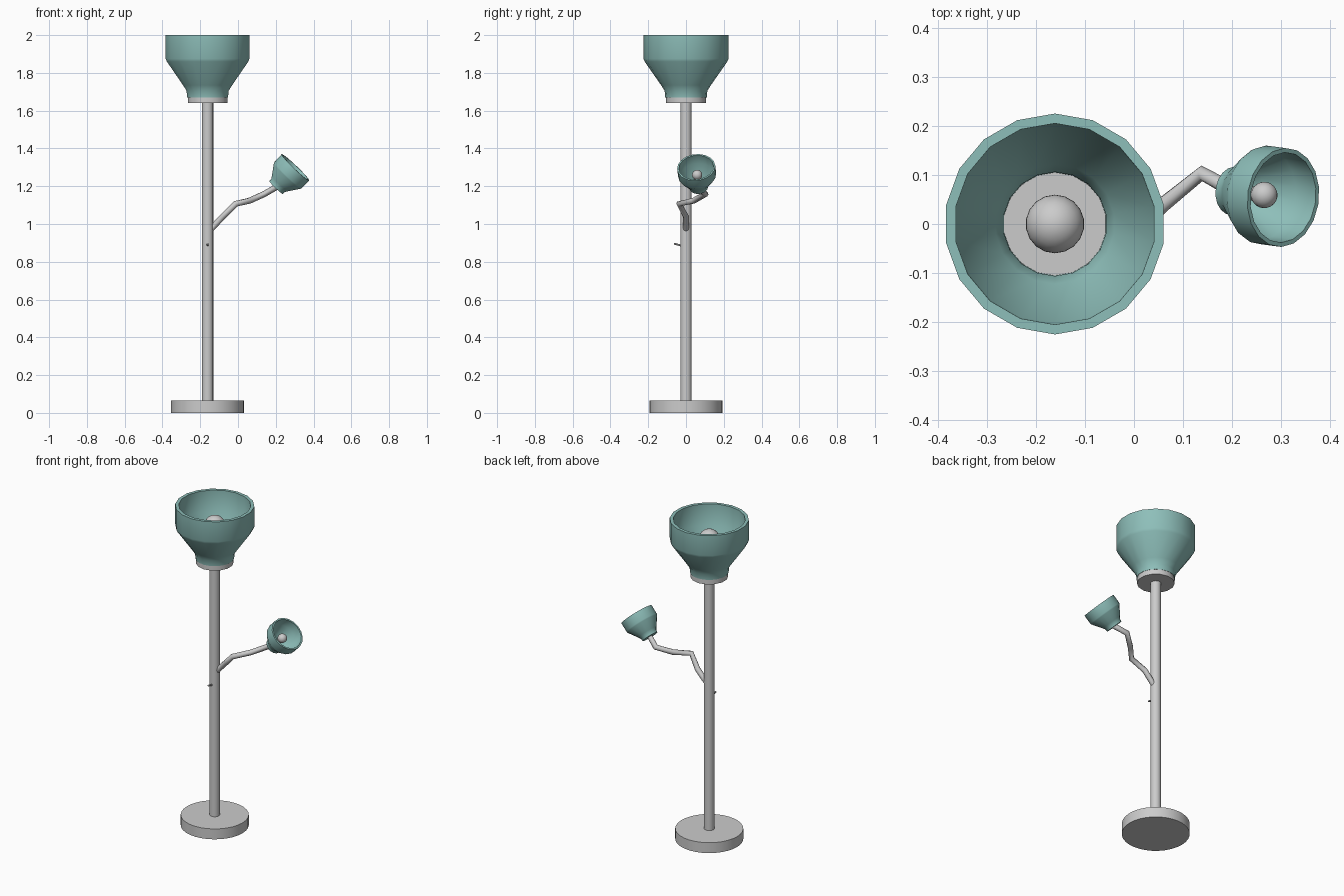
import bpy, bmesh, math
from mathutils import Vector, Matrix

if "Cube" in bpy.data.objects:
    bpy.data.objects.remove(bpy.data.objects["Cube"])

teal = bpy.data.materials.new("teal")
teal.diffuse_color = (0.27, 0.52, 0.49, 1)
teal.use_nodes = True
teal.node_tree.nodes["Principled BSDF"].inputs["Base Color"].default_value = teal.diffuse_color


def lathe(name, profile, sides, matrix, mat=None):
    """Revolve (radius, height) points around local z; a vertex sits on +y."""
    bm = bmesh.new()
    rings = []
    for r, z in profile:
        rings.append([bm.verts.new((r * math.cos(a), r * math.sin(a), z))
                      for a in (math.pi / 2 + 2 * math.pi * i / sides for i in range(sides))])
    for lo, hi in zip(rings, rings[1:]):
        for i in range(sides):
            j = (i + 1) % sides
            bm.faces.new((lo[i], lo[j], hi[j], hi[i]))
    bmesh.ops.remove_doubles(bm, verts=bm.verts, dist=1e-5)
    bmesh.ops.recalc_face_normals(bm, faces=bm.faces)
    me = bpy.data.meshes.new(name)
    bm.to_mesh(me)
    bm.free()
    ob = bpy.data.objects.new(name, me)
    bpy.context.collection.objects.link(ob)
    ob.matrix_world = matrix
    if mat:
        me.materials.append(mat)
    bpy.ops.object.select_all(action='DESELECT')
    ob.select_set(True)
    bpy.context.view_layer.objects.active = ob
    bpy.ops.object.shade_smooth_by_angle(angle=math.radians(40))
    return ob


def disc(r, z0, z1):
    return [(0, z0), (r, z0), (r, z1), (0, z1)]


# Shade and bulb profiles, measured up from the shade's foot
SHADE_OUT = [(0.110, 0), (0.113, 0.035), (0.132, 0.065), (0.219, 0.19), (0.225, 0.205), (0.225, 0.33)]
SHADE_IN = [(0.205, 0.33), (0.203, 0.20), (0.122, 0.075), (0.106, 0.04), (0.105, 0.002)]
BULB = [(0, -0.005), (0.028, -0.005), (0.028, 0.10), (0.037, 0.158)]
BULB += [(0.06 * math.cos(a), 0.205 + 0.06 * math.sin(a))
         for a in (math.radians(d) for d in range(-38, 90, 16))] + [(0, 0.265)]

stand = Matrix.Translation((-0.161, 0, 0))
main_head = Matrix.Translation((-0.161, 0, 1.67))

# Base, pole and collar
lathe("base", disc(0.193, 0, 0.065), 32, stand)
lathe("pole", disc(0.03, 0.06, 1.66), 16, stand)
lathe("collar", disc(0.107, 1.64, 1.673), 14, stand)

# Main lamp head
lathe("main_shade", SHADE_OUT + SHADE_IN + [SHADE_OUT[0]], 18, main_head, teal)
lathe("main_bulb", BULB, 18, main_head)

# Small reading lamp: same head scaled down and tilted, with a closed foot
axis = Vector((0.69, -0.09, 0.72)).normalized()
foot = Vector((0.304, 0.054, 1.30)) - axis * 0.1485
small_head = (Matrix.Translation(foot)
              @ Vector((0, 0, 1)).rotation_difference(axis).to_matrix().to_4x4()
              @ Matrix.Scale(0.45, 4))
lathe("reading_shade", [(0, 0)] + SHADE_OUT + SHADE_IN[:-1] + [(0.10, 0.012), (0, 0.012)],
      18, small_head, teal)
lathe("reading_bulb", BULB[:1] + BULB[1:], 18, small_head)

# Bent arm from the pole to the reading lamp
curve = bpy.data.curves.new("reading_arm", 'CURVE')
curve.dimensions = '3D'
curve.bevel_depth = 0.016
curve.bevel_resolution = 2
curve.use_fill_caps = True
path = [(-0.15, 0, 0.965), (-0.08, 0, 1.04), (-0.012, -0.036, 1.107),
        (0.06, 0.04, 1.123), (0.138, 0.103, 1.158), foot + axis * 0.004]
spline = curve.splines.new('POLY')
spline.points.add(len(path) - 1)
for p, co in zip(spline.points, path):
    p.co = (*co, 1)
bpy.context.collection.objects.link(bpy.data.objects.new("reading_arm", curve))

# Small switch lever on the front of the pole
a, b = Vector((-0.161, -0.022, 0.885)), Vector((-0.161, -0.063, 0.896))
lever = Matrix.Translation(a) @ Vector((0, 0, 1)).rotation_difference(b - a).to_matrix().to_4x4()
lathe("switch_lever", disc(0.005, 0, (b - a).length), 8, lever)
